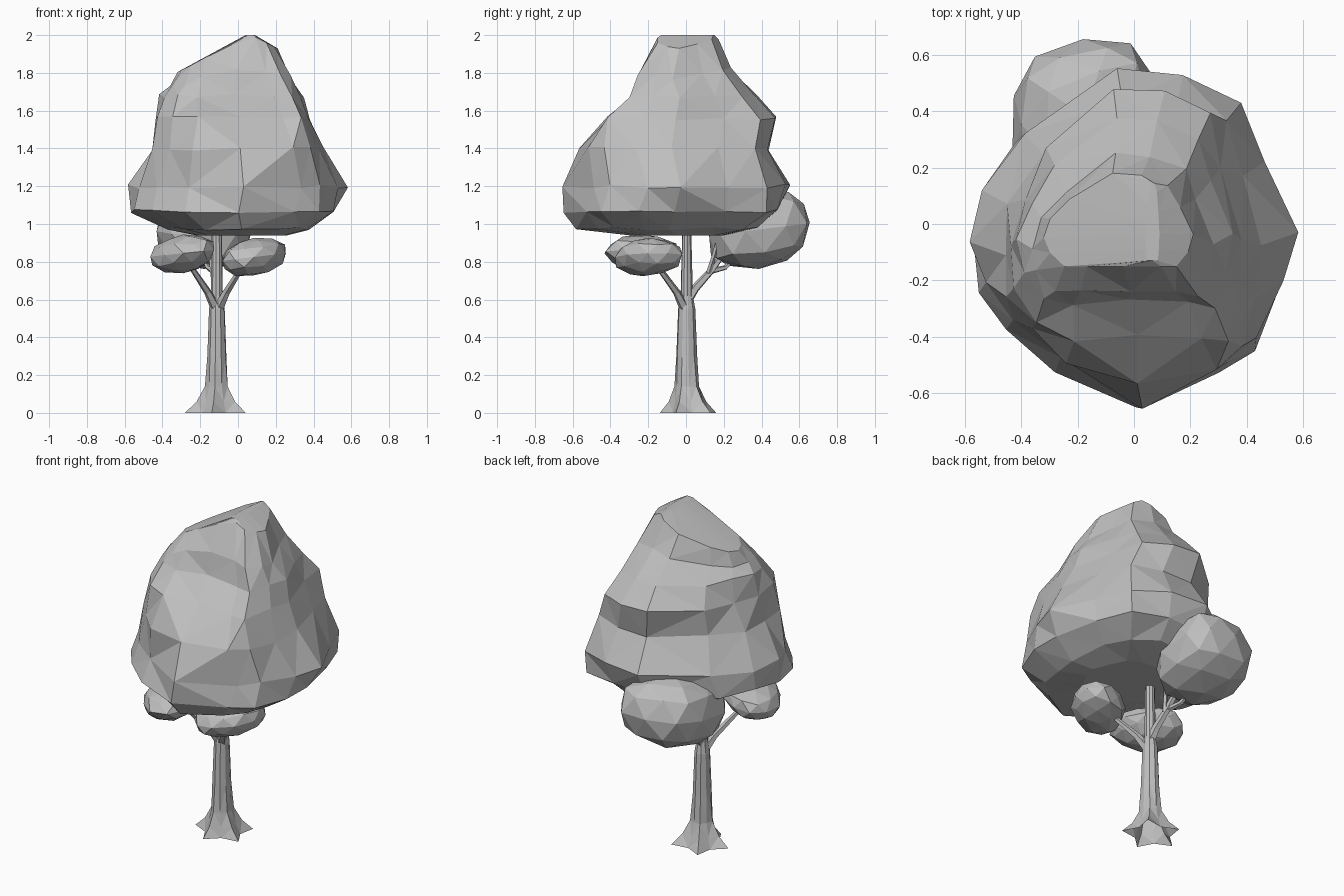
import bpy, bmesh, math, random
from mathutils import Vector

random.seed(4)
if "Cube" in bpy.data.objects:
    bpy.data.objects.remove(bpy.data.objects["Cube"], do_unlink=True)

grey = bpy.data.materials.new("plain grey")
grey.use_nodes = True
grey.diffuse_color = (0.52, 0.52, 0.52, 1)
grey.node_tree.nodes["Principled BSDF"].inputs["Base Color"].default_value = grey.diffuse_color


def finish(name, bm):
    bmesh.ops.recalc_face_normals(bm, faces=bm.faces)
    bmesh.ops.triangulate(bm, faces=bm.faces)
    mesh = bpy.data.meshes.new(name)
    bm.to_mesh(mesh)
    bm.free()
    mesh.materials.append(grey)
    obj = bpy.data.objects.new(name, mesh)
    bpy.context.collection.objects.link(obj)


def loft(name, rings, cap_bottom=True):
    """Skin closed rings of equal length."""
    bm = bmesh.new()
    rows = [[bm.verts.new(p) for p in ring] for ring in rings]
    n = len(rows[0])
    for low, high in zip(rows, rows[1:]):
        for i in range(n):
            j = (i + 1) % n
            bm.faces.new((low[i], low[j], high[j], high[i]))
    if cap_bottom:
        bm.faces.new(rows[0][::-1])
    bm.faces.new(rows[-1])
    finish(name, bm)


def jitter(amount):
    return Vector([random.uniform(-amount, amount) for _ in range(3)])


# Main crown: one faceted outline fitted to each level, with a ridged top
outline = [(.03, -.66), (.32, -.49), (.44, -.40), (.53, -.2), (.57, -.03), (.47, .23), (.37, .44),
           (.17, .54), (-.05, .56), (-.38, .31), (-.53, .12), (-.58, -.06), (-.53, -.21), (-.42, -.34), (-.25, -.49)]
# height, x range, y range, how far the front point is kept, corner bulge, drop away from the ridge
levels = [(.94, -.22, .26, -.3, .2, -.66, 0, 0), (.975, -.38, .38, -.57, .38, -.66, .04, 0),
          (1.07, -.57, .51, -.65, .48, -.66, .09, 0), (1.2, -.58, .57, -.645, .55, -.66, .01, 0),
          (1.4, -.46, .44, -.57, .42, -.6, .08, 0), (1.56, -.42, .37, -.38, .465, -.42, .06, 0),
          (1.68, -.4, .33, -.26, .36, -.38, .04, 0), (1.83, -.36, .28, -.23, .24, -.36, .02, .25),
          (2.0, -.32, .21, -.15, .18, -.34, 0, .5), (2.0, .04, .09, -.13, .15, -.34, 0, 0)]
crown = []
for k, (z, x0, x1, y0, y1, front, bulge, drop) in enumerate(levels):
    ring = []
    for x, y in outline:
        u = (x + .58) / 1.15
        v = (max(y, front) - front) / (.56 - front)
        p = Vector((x0 + (x1 - x0) * u, y0 + (y1 - y0) * v, z))
        corner = bulge * abs((2 * u - 1) * (2 * v - 1))
        p.x += math.copysign(corner, u - .5)
        p.y += math.copysign(corner, v - .5)
        p.z -= drop * abs(p.x - .07)
        if 0 < k < len(levels) - 2:
            p += jitter(.012)
        ring.append(p)
    crown.append(ring)
loft("main_crown", crown)


# Smaller leaf clumps: jittered low-poly spheres, skewed and optionally boxy
def clump(name, centre, radii, rise_x=0, rise_y=0, skew=0, power=1.0):
    bm = bmesh.new()
    bmesh.ops.create_icosphere(bm, subdivisions=2, radius=1)
    for v in bm.verts:
        d = v.co * random.uniform(.95, 1.07)
        p = Vector([math.copysign(abs(d[i]) ** power, d[i]) * radii[i] for i in range(3)])
        p.z += rise_x * p.x + rise_y * p.y
        p.y += skew * p.x
        v.co = Vector(centre) + p
    finish(name, bm)


clump("right_clump", (-.29, -.23, .845), (.175, .19, .1), rise_x=.1, skew=-.3)
clump("left_clump", (.085, -.2, .825), (.177, .17, .1), rise_x=.12, skew=.3)
clump("back_clump", (-.18, .385, .975), (.25, .265, .205), rise_y=.12, skew=.15, power=.8)


# Trunk with five flared roots and an open foot
SIDES = 10
trunk = []
for z, rx, ry, root in ((0, .138, .128, .24), (.06, .094, .092, .15), (.14, .061, .066, .05), (.3, .051, .056, 0),
                        (.55, .042, .046, 0), (.62, .032, .033, 0), (1.05, .026, .022, 0)):
    ring = []
    for i in range(SIDES):
        a = math.tau * i / SIDES + math.radians(45)
        r = 1 + (root if i % 2 == 0 else -root)
        ring.append(Vector((-.112 + rx * r * math.cos(a), .004 + .06 * root + ry * r * math.sin(a), z)))
    trunk.append(ring)
loft("trunk", trunk, cap_bottom=False)


# Branches: tapered tubes along short paths
def branch(name, path, r0, r1, sides=5):
    path = [Vector(p) for p in path]
    rings = []
    for k, p in enumerate(path):
        d = (path[min(k + 1, len(path) - 1)] - path[max(k - 1, 0)]).normalized()
        q = d.to_track_quat("Z", "Y")
        r = r0 + (r1 - r0) * k / (len(path) - 1)
        rings.append([p + q @ Vector((r * math.cos(math.tau * i / sides), r * math.sin(math.tau * i / sides), 0))
                      for i in range(sides)])
    loft(name, rings)


branch("right_branch", [(-.12, -.01, .56), (-.16, -.05, .64), (-.28, -.18, .82)], .028, .012)
branch("left_branch", [(-.1, -.01, .56), (-.06, -.05, .64), (.04, -.17, .8)], .028, .012)
branch("back_branch", [(-.11, .01, .6), (-.115, .05, .66), (-.13, .14, .76), (-.15, .25, .92)], .028, .014)
branch("back_twig", [(-.13, .13, .75), (-.16, .21, .77), (-.2, .3, .87)], .017, .01)
branch("inner_twig", [(-.12, .12, .74), (-.1, .15, .84), (-.09, .19, 1.0)], .015, .01)
